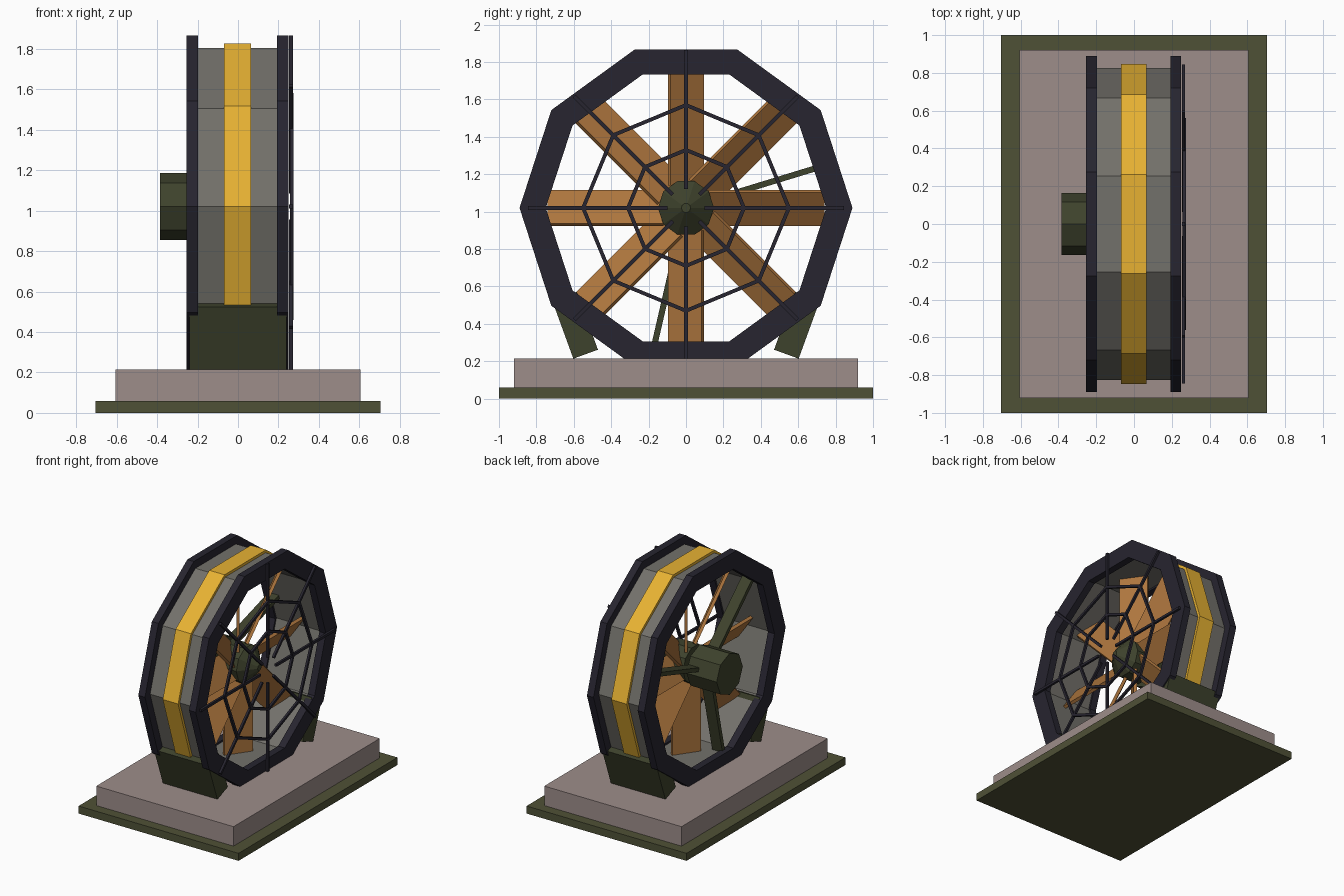
import bpy, bmesh
from math import cos, sin, pi, radians
from mathutils import Matrix, Vector

if "Cube" in bpy.data.objects:
    bpy.data.objects.remove(bpy.data.objects["Cube"])

CZ = 1.02  # height of the fan axis


def mat(name, r, g, b):
    m = bpy.data.materials.new(name)
    m.diffuse_color = [(c / 255) ** 2.2 for c in (r, g, b)] + [1]
    m.use_nodes = True
    m.node_tree.nodes["Principled BSDF"].inputs["Base Color"].default_value = m.diffuse_color
    return m


GREEN = mat("base_green", 80, 82, 57)
STONE = mat("pinkish_stone", 156, 140, 137)
DARK = mat("dark_frame", 43, 41, 51)
GREY = mat("shell_grey", 114, 112, 106)
YELLOW = mat("yellow", 230, 176, 54)
OLIVE = mat("olive", 64, 68, 48)
COPPER = mat("copper", 172, 117, 64)


def finish(bm, name, material):
    bmesh.ops.remove_doubles(bm, verts=bm.verts, dist=1e-5)
    bmesh.ops.recalc_face_normals(bm, faces=bm.faces)
    me = bpy.data.meshes.new(name)
    bm.to_mesh(me)
    bm.free()
    me.materials.append(material)
    ob = bpy.data.objects.new(name, me)
    bpy.context.collection.objects.link(ob)
    return ob


def add_box(bm, size, matrix):
    bmesh.ops.create_cube(bm, size=1, matrix=matrix @ Matrix.Diagonal((*size, 1)))


def box(name, size, matrix, material):
    bm = bmesh.new()
    add_box(bm, size, matrix)
    return finish(bm, name, material)


def lathe(name, profile, n, material):
    """Spin a closed (x, r) profile round the fan axis with n flat sides."""
    bm = bmesh.new()
    rows = [[bm.verts.new((x, r * cos(2 * pi * i / n), CZ + r * sin(2 * pi * i / n)))
             for x, r in profile] for i in range(n)]
    k = len(profile)
    for i in range(n):
        a, b = rows[i], rows[(i + 1) % n]
        for j in range(k):
            bm.faces.new((a[j], a[(j + 1) % k], b[(j + 1) % k], b[j]))
    return finish(bm, name, material)


def ring(name, x0, x1, r0, r1, material):
    return lathe(name, [(x0, r0), (x1, r0), (x1, r1), (x0, r1)], 10, material)


def radial(angle, x, r):
    """Frame whose local Y points outward from the axis."""
    return (Matrix.Translation((x, 0, CZ)) @ Matrix.Rotation(radians(angle), 4, 'X')
            @ Matrix.Translation((0, r, 0)))


# Stepped base
box("base_plate", (1.41, 2.0, 0.06), Matrix.Translation((0, 0, 0.03)), GREEN)
box("base_slab", (1.21, 1.84, 0.195), Matrix.Translation((0, 0, 0.1175)), STONE)

# Ten-sided housing
ring("housing_shell", -0.2, 0.2, 0.765, 0.825, GREY)
ring("yellow_band", -0.07, 0.065, 0.80, 0.847, YELLOW)
ring("back_rim", -0.255, -0.197, 0.75, 0.89, DARK)
ring("front_rim", 0.192, 0.25, 0.75, 0.89, DARK)

# Leaning feet
for s, name in ((-1, "foot_left"), (1, "foot_right")):
    m = Matrix.Translation((0, s * 0.593, 0.393)) @ Matrix.Rotation(radians(-20 * s), 4, 'X')
    box(name, (0.48, 0.14, 0.33), m, OLIVE)

# Motor, shaft and hub
lathe("motor", [(-0.385, 0), (-0.385, 0.165), (-0.12, 0.165), (-0.12, 0)], 8, OLIVE)
lathe("shaft", [(-0.14, 0), (-0.14, 0.05), (-0.05, 0.05), (-0.05, 0)], 8, DARK)
lathe("hub", [(-0.08, 0), (-0.08, 0.15), (0.09, 0.15), (0.19, 0.025), (0.19, 0)], 10, OLIVE)

# Motor struts
for i in range(3):
    box(f"motor_strut_{i + 1}", (0.09, 0.68, 0.032), radial(17 + 120 * i, -0.17, 0.44), OLIVE)

# Pitched blades
for i in range(8):
    m = radial(45 * i, 0, 0.43) @ Matrix.Rotation(radians(35), 4, 'Y')
    box(f"blade_{i + 1}", (0.024, 0.62, 0.22), m, COPPER)

# Front guard: spokes and two octagonal hoops
bm = bmesh.new()
for i in range(8):
    add_box(bm, (0.018, 0.745, 0.02), radial(45 * i, 0.262, 0.4725))
finish(bm, "guard_spokes", DARK)
bm = bmesh.new()
for r in (0.31, 0.55):
    for i in range(8):
        m = radial(45 * i + 22.5, 0.266, r * cos(pi / 8))
        add_box(bm, (0.018, 0.02, 2 * r * sin(pi / 8) + 0.008), m)
finish(bm, "guard_hoops", DARK)
